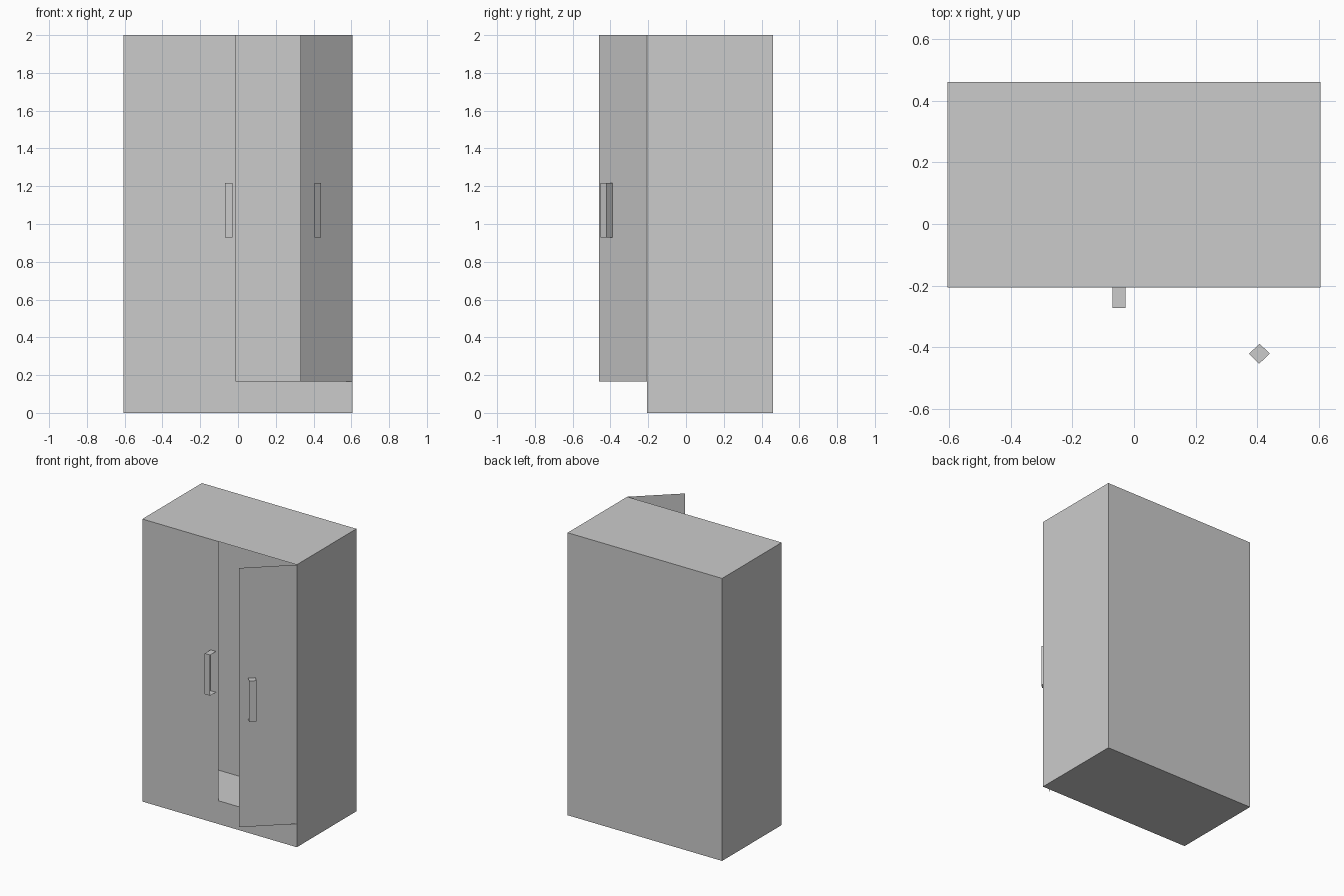
import bpy, bmesh

if "Cube" in bpy.data.objects:
    bpy.data.objects.remove(bpy.data.objects["Cube"])

W, BACK, FRONT, TOP = 0.605, 0.46, -0.206, 2.0
PLINTH, SPLIT, INNER_BACK = 0.165, -0.01, 0.175


def sheet_object(name, quads):
    """Thin sheet-metal part made from a few quads."""
    bm = bmesh.new()
    for quad in quads:
        bm.faces.new([bm.verts.new(p) for p in quad])
    bmesh.ops.remove_doubles(bm, verts=bm.verts, dist=1e-5)
    mesh = bpy.data.meshes.new(name)
    bm.to_mesh(mesh)
    bm.free()
    ob = bpy.data.objects.new(name, mesh)
    bpy.context.collection.objects.link(ob)
    return ob


def upright(p, q, z0, z1):
    """Vertical quad above the plan line p-q, facing right of p->q."""
    return [(*p, z0), (*q, z0), (*q, z1), (*p, z1)]


def level(plan, z):
    """Horizontal quad over four plan points."""
    return [(*p, z) for p in plan]


def handle(name, a, b, c, d, z0=0.928, z1=1.217):
    """Pull handle: hinge-side wall, front and two ends, open to the free side."""
    plan = (a, b, c, d)
    sheet_object(name, [upright(a, b, z0, z1), upright(b, c, z0, z1),
                        level(plan, z1), level(plan[::-1], z0)])


# Carcass: sides, back, top and underside
fl, fr, br, bl = (-W, FRONT), (W, FRONT), (W, BACK), (-W, BACK)
sheet_object("carcass", [upright(fr, br, 0, TOP), upright(br, bl, 0, TOP),
                         upright(bl, fl, 0, TOP),
                         level((fl, fr, br, bl), TOP), level((bl, br, fr, fl), 0)])

# Plinth below the doors
sheet_object("plinth", [upright(fl, fr, 0, PLINTH)])

# Interior floor and back panel
il, ir = (-W, INNER_BACK), (W, INNER_BACK)
sheet_object("interior_floor", [level((fl, fr, ir, il), PLINTH)])
sheet_object("interior_back", [upright(il, ir, PLINTH, TOP)])

# Closed left door, open right door
sheet_object("left_door", [upright(fl, (SPLIT, FRONT), PLINTH, TOP)])
sheet_object("right_door", [upright((0.33, -0.46), fr, PLINTH, TOP)])

# Handles
handle("left_handle", (-0.07, FRONT), (-0.07, -0.272), (-0.028, -0.272), (-0.028, FRONT))
handle("right_handle", (0.407, -0.388), (0.44, -0.42), (0.405, -0.453), (0.373, -0.42))
